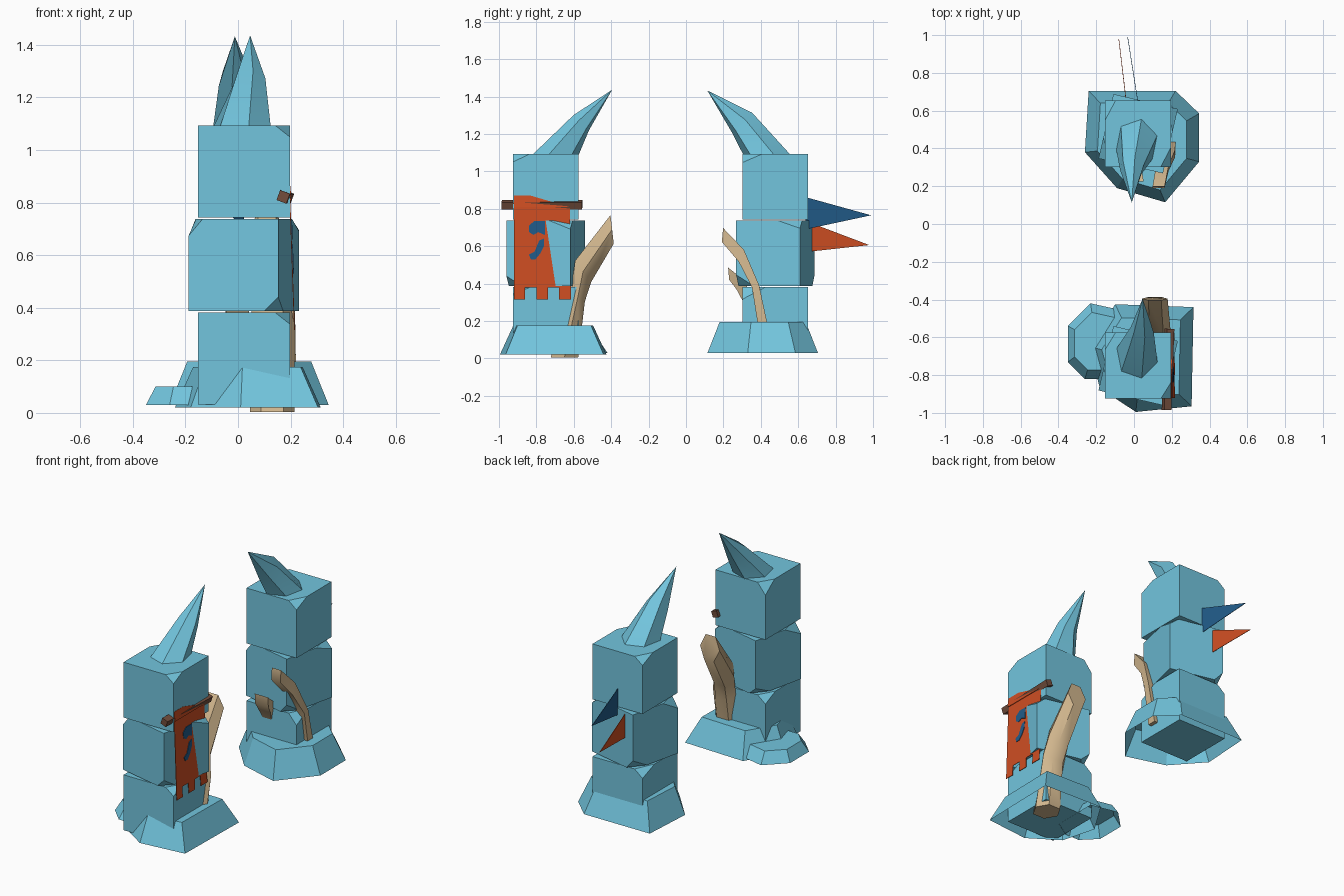
import bpy, bmesh, math, random
from mathutils import Vector, Matrix

if "Cube" in bpy.data.objects:
    bpy.data.objects.remove(bpy.data.objects["Cube"])

random.seed(4)

def material(name, rgb):
    m = bpy.data.materials.new(name)
    m.diffuse_color = (*rgb, 1)
    m.use_nodes = True
    m.node_tree.nodes["Principled BSDF"].inputs["Base Color"].default_value = m.diffuse_color
    return m

ICE = material("ice blue", (0.17, 0.56, 0.73))
TUSK = material("tan bone", (0.64, 0.47, 0.27))
RED = material("orange red cloth", (0.62, 0.075, 0.016))
NAVY = material("navy cloth", (0.015, 0.105, 0.25))
WOOD = material("brown wood", (0.17, 0.075, 0.045))

def finish(name, bm, mat, smooth=None):
    bmesh.ops.recalc_face_normals(bm, faces=bm.faces)
    me = bpy.data.meshes.new(name)
    bm.to_mesh(me)
    bm.free()
    me.materials.append(mat)
    ob = bpy.data.objects.new(name, me)
    bpy.context.collection.objects.link(ob)
    if smooth:
        bpy.ops.object.select_all(action='DESELECT')
        ob.select_set(True)
        bpy.context.view_layer.objects.active = ob
        bpy.ops.object.shade_smooth_by_angle(angle=math.radians(smooth))
    return ob

def block(name, centre, rot, corners, size=0.35):
    """Cube with some corners chipped off by slanted cuts."""
    bm = bmesh.new()
    bmesh.ops.create_cube(bm, size=size)
    for s in corners:
        s = Vector(s)
        a, b, c = 0.055, random.uniform(0.08, 0.13), random.uniform(0.04, 0.07)
        geom = bm.verts[:] + bm.edges[:] + bm.faces[:]
        cut = bmesh.ops.bisect_plane(
            bm, geom=geom, plane_co=s * size / 2 - Vector((s.x * a, 0, 0)),
            plane_no=Vector((s.x / a, s.y / b, s.z / c)).normalized(), clear_outer=True)
        edges = [e for e in cut['geom_cut'] if isinstance(e, bmesh.types.BMEdge)]
        bmesh.ops.contextual_create(bm, geom=edges)
    bm.transform(Matrix.Translation(centre) @ Matrix.Rotation(math.radians(rot), 4, 'Z'))
    return finish(name, bm, ICE)

def mound(name, outline, z0, z1, scale):
    """Tapered base, open underneath."""
    bm = bmesh.new()
    cx = (min(p[0] for p in outline) + max(p[0] for p in outline)) / 2
    cy = (min(p[1] for p in outline) + max(p[1] for p in outline)) / 2
    low = [bm.verts.new((x, y, z0)) for x, y in outline]
    top = [bm.verts.new((cx + (x - cx) * scale, cy + (y - cy) * scale, z1)) for x, y in outline]
    n = len(outline)
    for i in range(n):
        j = (i + 1) % n
        bm.faces.new((low[i], low[j], top[j], top[i]))
    bm.faces.new(top)
    return finish(name, bm, ICE)

def horn(name, rings, mat, sides=6, phase=0.0, smooth=50):
    """Loft of rings (centre, half width in x, half section vector in yz)."""
    bm = bmesh.new()
    loops = []
    for c, rx, (vy, vz) in rings:
        loop = []
        for k in range(sides):
            t = 2 * math.pi * k / sides + phase
            u, v = math.cos(t), math.sin(t)
            loop.append(bm.verts.new((c[0] + rx * u, c[1] + vy * v, c[2] + vz * v)))
        loops.append(loop)
    for a, b in zip(loops, loops[1:]):
        for k in range(sides):
            j = (k + 1) % sides
            bm.faces.new((a[k], a[j], b[j], b[k]))
    bm.faces.new(loops[0])
    if rings[-1][1] > 0:
        bm.faces.new(loops[-1])
    bmesh.ops.remove_doubles(bm, verts=bm.verts, dist=0.0005)
    return finish(name, bm, mat, smooth)

def plate(name, pts, mat, thick=0.003):
    """Thin sheet of cloth from a flat outline, thickened along x."""
    bm = bmesh.new()
    f = bm.faces.new([bm.verts.new(p) for p in pts])
    ext = bmesh.ops.extrude_face_region(bm, geom=[f], use_keep_orig=True)
    vs = [v for v in ext['geom'] if isinstance(v, bmesh.types.BMVert)]
    bmesh.ops.translate(bm, verts=vs, vec=(thick, 0, 0))
    return finish(name, bm, mat)

# stacked stone pillars, the middle block of each twisted
for label, y in (("front", -0.75), ("back", 0.478)):
    block(label + "_lower_block", (0.022, y, 0.206), 0, [(1, -1, 1), (-1, 1, 1)])
    block(label + "_middle_block", (0.022, y, 0.563), -13,
          [(1, -1, -1), (-1, -1, 1), (1, 1, 1), (-1, 1, -1)])
    block(label + "_upper_block", (0.022, y, 0.918), 0, [(1, -1, 1), (-1, 1, 1)])

# ground mounds
mound("front_mound", [(0.315, -0.44), (0.305, -0.965), (0.01, -0.995), (-0.18, -0.87),
                      (-0.24, -0.65), (-0.1, -0.425)], 0.02, 0.175, 0.75)
mound("back_mound", [(-0.24, 0.705), (0.22, 0.705), (0.345, 0.585), (0.345, 0.33),
                     (0.165, 0.115), (-0.09, 0.19), (-0.26, 0.38)], 0.03, 0.195, 0.78)
mound("small_mound", [(-0.35, -0.54), (-0.23, -0.42), (-0.05, -0.46), (-0.05, -0.75),
                      (-0.16, -0.82), (-0.26, -0.82), (-0.35, -0.73)], 0.03, 0.1, 0.76)

# curved spikes on top, leaning towards each other
horn("front_spike", [((0.015, -0.70, 1.085), 0.115, (-0.128, 0)),
                     ((0.043, -0.56, 1.26), 0.064, (-0.042, 0.042)),
                     ((0.046, -0.395, 1.436), 0, (0, 0))], ICE, 6, 0.3)
horn("back_spike", [((0.015, 0.435, 1.085), 0.115, (0.13, 0)),
                    ((-0.01, 0.30, 1.26), 0.066, (0.055, 0.055)),
                    ((-0.012, 0.114, 1.432), 0, (0, 0))], ICE, 6, 0.3)

# bone tusks growing out between the pillars
horn("front_tusk", [((0.13, -0.65, 0.004), 0.085, (-0.085, 0)),
                    ((0.135, -0.578, 0.33), 0.08, (-0.043, 0.03)),
                    ((0.12, -0.55, 0.465), 0.072, (-0.05, 0.065)),
                    ((0.11, -0.395, 0.69), 0.068, (-0.01, 0.088))], TUSK, 6, 0.0)
horn("back_tusk", [((0.19, 0.425, 0.1), 0.045, (0.04, 0)),
                   ((0.185, 0.372, 0.385), 0.045, (0.027, 0.008)),
                   ((0.15, 0.295, 0.55), 0.047, (0.02, 0.045)),
                   ((0.13, 0.195, 0.66), 0.045, (0.005, 0.052))], TUSK, 4, math.pi / 4)
horn("back_small_tusk", [((-0.01, 0.33, 0.29), 0.04, (0.025, 0)),
                         ((-0.005, 0.295, 0.39), 0.06, (0.035, 0.03)),
                         ((0.005, 0.228, 0.453), 0.065, (-0.004, 0.046))], TUSK, 4, math.pi / 4)

# banner pole
a, b = Vector((0.172, -0.985, 0.823)), Vector((0.188, -0.555, 0.82))
bm = bmesh.new()
bmesh.ops.create_cube(bm, size=1)
bm.transform(Matrix.Translation((a + b) / 2) @ Matrix.Rotation(-0.037, 4, 'Z')
             @ Matrix.Rotation(0.35, 4, 'Y') @ Matrix.Diagonal((0.04, (b - a).length, 0.04, 1)))
finish("banner_pole", bm, WOOD)

# hanging banner with notched hem, leaning slightly outwards
def on_banner(yz, off=0.0):
    return [(0.196 + (0.81 - z) * 0.035 + off, y, z) for y, z in yz]

plate("banner", on_banner([
    (-0.92, 0.815), (-0.92, 0.315), (-0.86, 0.315), (-0.86, 0.38), (-0.80, 0.38),
    (-0.80, 0.315), (-0.737, 0.315), (-0.737, 0.38), (-0.68, 0.38), (-0.68, 0.315),
    (-0.615, 0.315), (-0.62, 0.815)]), RED)
plate("banner_fold", [(0.2, -0.92, 0.81), (0.2, -0.625, 0.81),
                      (0.194, -0.83, 0.87), (0.194, -0.92, 0.87)], RED, 0.004)

# emblem patches on the banner
plate("emblem_upper", on_banner([
    (-0.84, 0.71), (-0.838, 0.675), (-0.815, 0.66), (-0.79, 0.675),
    (-0.755, 0.66), (-0.755, 0.735), (-0.81, 0.735)], 0.004), NAVY)
plate("emblem_lower", on_banner([
    (-0.84, 0.555), (-0.83, 0.53), (-0.805, 0.53), (-0.78, 0.56),
    (-0.76, 0.60), (-0.76, 0.64), (-0.785, 0.63), (-0.81, 0.57)], 0.004), NAVY)

# pennants on the back
plate("upper_pennant", [(0.02, 0.64, 0.862), (0.02, 0.64, 0.69), (-0.035, 0.99, 0.765)], NAVY)
plate("lower_pennant", [(-0.045, 0.665, 0.725), (-0.045, 0.67, 0.572), (-0.082, 0.98, 0.606)], RED)
